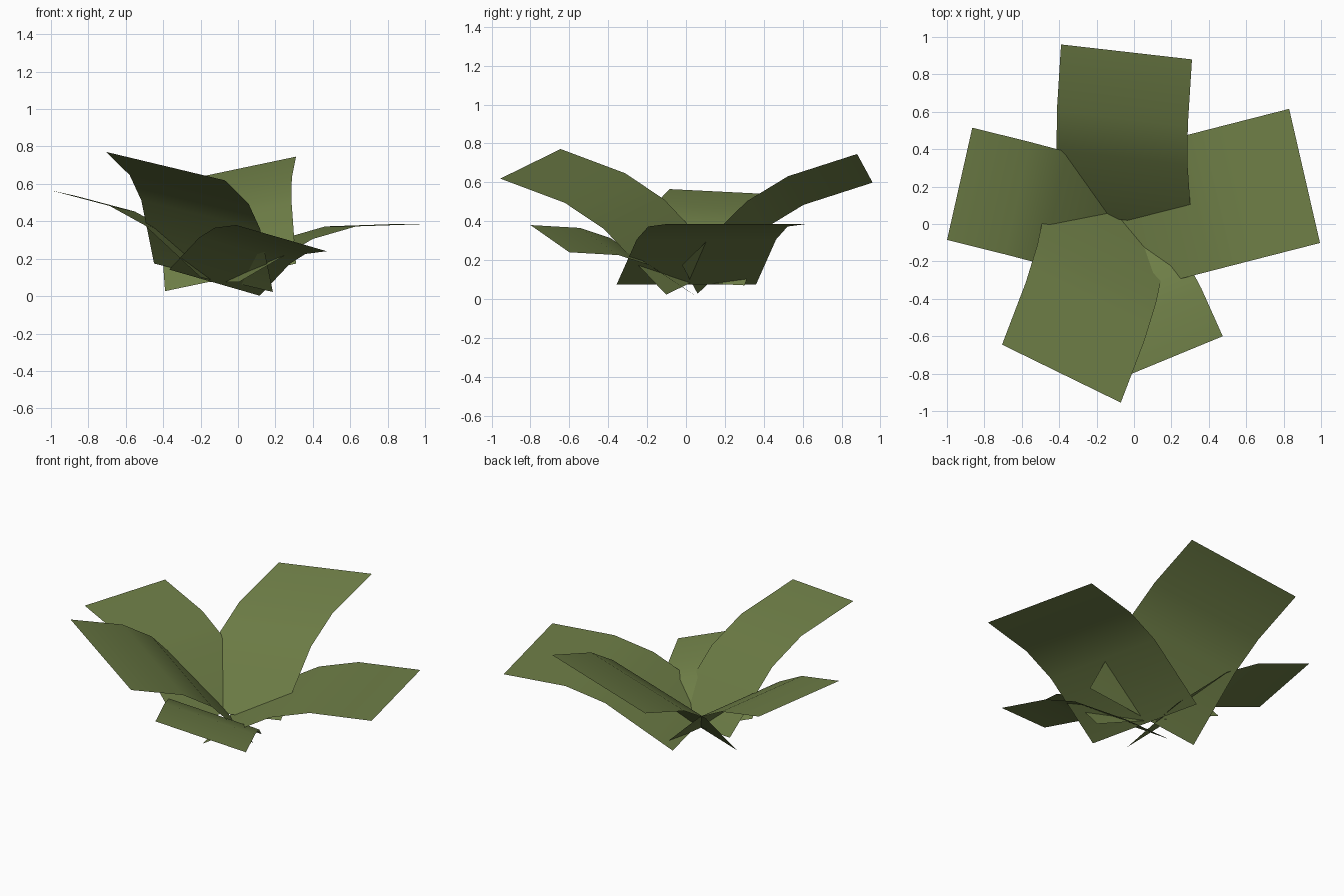
import bpy
from mathutils import Vector

if "Cube" in bpy.data.objects:
    bpy.data.objects.remove(bpy.data.objects["Cube"])

green = bpy.data.materials.new("leaf green")
green.diffuse_color = (0.160, 0.214, 0.064, 1)
green.use_nodes = True
green.node_tree.nodes["Principled BSDF"].inputs["Base Color"].default_value = green.diffuse_color

# Side profile shared by all leaves: (distance along chord, rise above chord), chord = 1
PROFILE = [(0, 0), (0.429, 0.0956), (0.661, 0.0907), (1, 0)]


def leaf(name, tip, across, chord):
    """Bent rectangular leaf: tip centre, width vector, vector from base to tip."""
    tip, across, chord = Vector(tip), Vector(across), Vector(chord)
    base = tip - chord
    up = chord.cross(across).normalized()
    flip = up.z < 0
    if flip:
        up.negate()
    verts = []
    for t, h in PROFILE:
        mid = base + chord * t + up * h * chord.length
        verts += [mid - across / 2, mid + across / 2]
    faces = []
    for i in range(len(PROFILE) - 1):
        a = 2 * i
        f = (a, a + 1, a + 3, a + 2)
        faces.append(f)
    mesh = bpy.data.meshes.new(name)
    mesh.from_pydata(verts, [], faces)
    # upper side faces outward
    if mesh.polygons[0].normal.dot(up) < 0:
        mesh.flip_normals()
    mesh.materials.append(green)
    for p in mesh.polygons:
        p.use_smooth = True
    bpy.context.collection.objects.link(bpy.data.objects.new(name, mesh))


# Three large leaves
leaf("back_leaf", (-0.04, 0.92, 0.672), (0.70, -0.08, 0.147), (0, 0.90, 0.572))
leaf("right_leaf", (0.912, 0.257, 0.385), (-0.165, 0.717, 0), (0.99, 0.255, 0.31))
leaf("front_left_leaf", (-0.388, -0.80, 0.695), (0.635, -0.31, -0.152), (-0.257, -0.853, 0.597))
# Two smaller leaves
leaf("left_leaf", (-0.932, 0.215, 0.55), (0.135, 0.60, -0.03), (-0.80, 0.213, 0.465))
leaf("front_right_leaf", (0.232, -0.70, 0.31), (0.485, 0.20, -0.14), (0.118 + 0.24, -0.668, 0.238))
